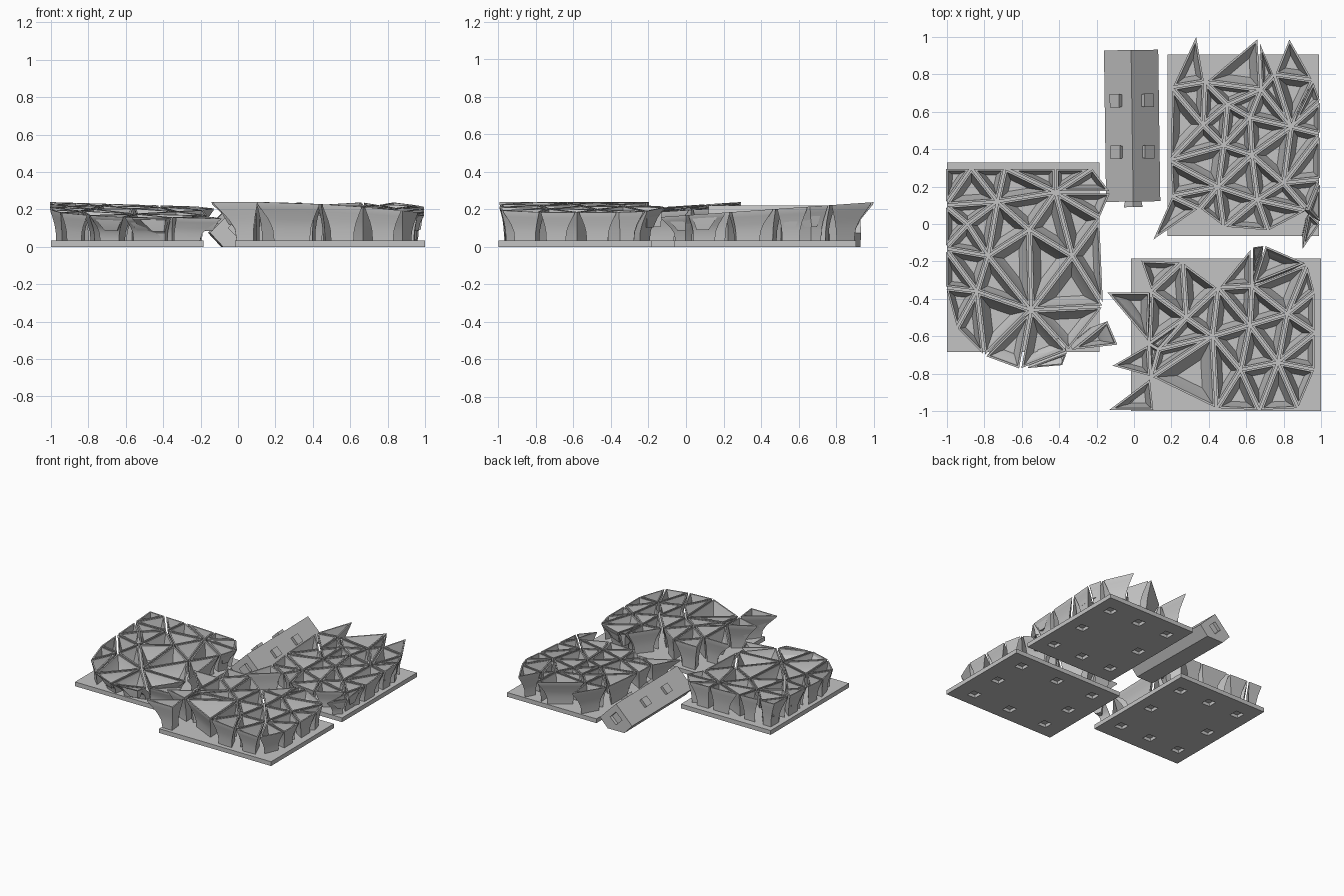
import bpy, bmesh, math
from mathutils import Vector, Matrix
from mathutils.geometry import delaunay_2d_cdt, intersect_point_tri_2d

cube = bpy.data.objects.get("Cube")
if cube:
    bpy.data.objects.remove(cube)

grey = bpy.data.materials.new("plain grey")
grey.use_nodes = True
grey.diffuse_color = (.55, .55, .55, 1)
grey.node_tree.nodes["Principled BSDF"].inputs["Base Color"].default_value = (.55, .55, .55, 1)

PLATE = .035
SOCKET = .075


def finish(bm, name, smooth=False):
    bmesh.ops.recalc_face_normals(bm, faces=bm.faces)
    mesh = bpy.data.meshes.new(name)
    bm.to_mesh(mesh)
    bm.free()
    obj = bpy.data.objects.new(name, mesh)
    bpy.context.collection.objects.link(obj)
    mesh.materials.append(grey)
    if smooth:
        bpy.ops.object.select_all(action='DESELECT')
        obj.select_set(True)
        bpy.context.view_layer.objects.active = obj
        bpy.ops.object.shade_smooth_by_angle(angle=math.radians(30))


def cut(bm, point, normal):
    bmesh.ops.bisect_plane(bm, geom=bm.verts[:] + bm.edges[:] + bm.faces[:],
                           plane_co=point, plane_no=normal)


# Base plate with a ring of square sockets underneath
def plate(name, x0, x1, y0, y1):
    bm = bmesh.new()
    centre = Vector(((x0 + x1) / 2, (y0 + y1) / 2, PLATE / 2))
    size = Matrix.Diagonal((x1 - x0, y1 - y0, PLATE, 1))
    bmesh.ops.create_cube(bm, size=1, matrix=Matrix.Translation(centre) @ size)
    steps = [((x1 - x0) * .34, Vector((1, 0, 0))), ((y1 - y0) * .34, Vector((0, 1, 0)))]
    for step, axis in steps:
        for i in (-1, 0, 1):
            for side in (-.5, .5):
                cut(bm, centre + axis * (i * step + side * SOCKET), axis)
    sockets = []
    for f in bm.faces:
        offset = f.calc_center_median() - centre
        cell = [offset[k] / steps[k][0] for k in (0, 1)]
        near = all(abs(c - round(c)) * s[0] < SOCKET / 2 for c, s in zip(cell, steps))
        if f.normal.z < -.9 and near and any(round(c) for c in cell):
            sockets.append(f)
    bmesh.ops.inset_individual(bm, faces=sockets, thickness=.003, depth=-.024)
    finish(bm, name)


# One flared triangular cup: neck, curved flare, thin rim, sunken floor
def cup(bm, corners, bounds, height):
    a, b, c = corners
    la, lb, lc = (b - c).length, (c - a).length, (a - b).length
    around = la + lb + lc
    area = abs((b - a).cross(c - a)) / 2
    radius = 2 * area / around
    if radius < .02 or la * lb * lc / (4 * area) > .27:
        return
    mid = (a * la + b * lb + c * lc) / around
    x0, x1, y0, y1 = bounds

    def clamp(p, m):
        return Vector((min(max(p.x, x0 + m), x1 - m), min(max(p.y, y0 + m), y1 - m)))

    def inset(d):
        return [mid + (p - mid) * (1 - d / radius) for p in corners]

    top = inset(.006)
    foot_mid = clamp(mid, .06)
    foot = [clamp(foot_mid + (p - mid) * .58, .008) for p in top]
    rings = []
    for t, flare in ((0, 0), (.3, .08), (.55, .34), (.8, .74), (.94, .97), (1, 1)):
        rings.append([(*f.lerp(p, flare), PLATE + (height(p) - PLATE) * t)
                      for f, p in zip(foot, top)])
    lip = inset(min(.016, radius * .4))
    rings.append([(*p, height(p)) for p in lip])
    rings.append([(*p.lerp(mid, .08), height(p) - .02) for p in lip])
    floor = PLATE + (height(mid) - PLATE) * .4
    rings.append([(*p.lerp(mid, .55), floor) for p in lip])
    loops = [[bm.verts.new(p) for p in r] for r in rings]
    for low, high in zip(loops, loops[1:]):
        for i in range(3):
            j = (i + 1) % 3
            bm.faces.new((low[i], low[j], high[j], high[i]))
    bm.faces.new(loops[0][::-1])
    bm.faces.new(loops[-1])


# A tile is a plate carrying cups on a triangulated net; gaps mark empty cells
def tile(name, bounds, junctions, gaps, height):
    plate(name + "_plate", *bounds)
    points, _, faces, *_ = delaunay_2d_cdt([Vector(p) for p in junctions], [], [], 0, .0001)
    bm = bmesh.new()
    for f in faces:
        corners = [points[i] for i in f]
        if not any(intersect_point_tri_2d(Vector(g), *corners) for g in gaps):
            cup(bm, corners, bounds, height)
    finish(bm, name + "_cups", smooth=True)


tile("left_tile", (-1, -.185, -.685, .33), [
    (-1.01, .3), (-.87, .3), (-.69, .3), (-.42, .3), (-.22, .3), (-.12, .17),
    (-1.01, .1), (-.73, .12), (-.42, .17), (-.89, 0), (-.56, -.03), (-.18, .03),
    (-1.01, -.13), (-.78, -.17), (-.33, -.17), (-.16, -.44), (-1.01, -.34),
    (-.84, -.36), (-.55, -.46), (-.95, -.56), (-.8, -.71), (-.61, -.78),
    (-.38, -.76), (-.08, -.65), (-.14, -.51), (-.35, -.68)],
    [(-.89, -.63), (-.25, -.71), (-.17, -.49)],
    lambda p: .195 + .065 * (p.y + .2) - .03 * (p.x + .6))

tile("back_tile", (.18, .99, -.065, .905), [
    (.335, 1.02), (.2, .73), (.38, .76), (.665, 1), (.68, .72), (.7, .98), (.75, .8),
    (.83, 1), (.96, .77), (1, .66), (.37, .53), (.19, .34), (.2, .15), (.09, -.1),
    (.35, .08), (.48, .42), (.5, .64), (.62, .57), (.63, .37), (.84, .52), (1, .48),
    (1, .24), (.8, .22), (.66, .13), (.48, -.02), (.45, .2), (.93, .07), (1, 0),
    (.89, -.16), (.72, -.04)],
    [(.47, .92), (.68, .97), (.76, .96), (.92, .86), (.3, -.04), (.8, -.09)],
    lambda p: .2 + .07 * (p.y - .45))

tile("front_tile", (-.015, 1, -1, -.185), [
    (-.155, -.36), (.09, -.36), (.08, -.64), (.03, -.19), (.26, -.2), (.45, -.34),
    (.63, -.12), (.7, -.11), (.93, -.21), (.63, -.33), (.97, -.36), (.28, -.5),
    (.13, -.67), (-.13, -.76), (-.15, -1), (.09, -.82), (.11, -1), (.42, -.6),
    (.44, -.99), (.62, -.54), (.82, -.48), (.97, -.58), (.97, -.78), (.57, -.78),
    (.77, -.74), (.67, -1), (.88, -.99)],
    [(-.04, -.27), (.42, -.22), (-.03, -.68), (-.12, -.88), (.25, -.96), (.0, -.82)],
    lambda p: .24 - .06 * p.x ** 2)


# Square peg that widens slightly towards its cap
def peg(bm, matrix, length):
    made = bmesh.ops.create_cube(bm, size=1)["verts"]
    for v in made:
        side = SOCKET * (.95 if v.co.z > 0 else .8)
        v.co = matrix @ Vector((v.co.x * side, v.co.y * side, v.co.z * length))


# Ridged connector bar with a flat underside
place = Matrix.Translation((-.01, .525, 0)) @ Matrix.Rotation(.014, 4, 'Z')
HALF = .405
section = [(-.075, 0), (.075, 0), (.145, .075), (0, .22), (-.145, .075)]
bm = bmesh.new()
front = bm.faces.new([bm.verts.new((x, -HALF, z)) for x, z in section])
back = bmesh.ops.extrude_face_region(bm, geom=[front], use_keep_orig=True)["geom"]
bmesh.ops.translate(bm, vec=(0, 2 * HALF, 0),
                    verts=[g for g in back if isinstance(g, bmesh.types.BMVert)])
# Square socket in the back end, its sides parallel to the slopes
bmesh.ops.recalc_face_normals(bm, faces=bm.faces)
end = [f for f in bm.faces if f.normal.y > .9]
bmesh.ops.inset_individual(bm, faces=end, thickness=.02)
diagonal = SOCKET * math.sqrt(.5)
hole = [bm.verts.new((x * diagonal, HALF, .1 + z * diagonal))
        for x, z in ((1, 0), (0, 1), (-1, 0), (0, -1))]
rim = [e for f in end for e in f.edges]
bmesh.ops.delete(bm, geom=end, context='FACES_ONLY')
loop = [bm.edges.new((hole[i - 1], hole[i])) for i in range(4)]
bmesh.ops.bridge_loops(bm, edges=rim + loop)
pit = bm.faces.new(hole)
bmesh.ops.recalc_face_normals(bm, faces=bm.faces)
bmesh.ops.inset_individual(bm, faces=[pit], thickness=.002, depth=-.025)
bm.transform(place)
finish(bm, "connector_bar")

# Pegs on the slopes and the front end
bm = bmesh.new()
for side in (-1, 1):
    for y in (-.14, .135):
        spot = Matrix.Translation((side * .08, y, .15))
        peg(bm, place @ spot @ Matrix.Rotation(side * math.pi / 4, 4, 'Y'), .036)
spot = Matrix.Translation((0, -HALF - .01, .1))
turn = Matrix.Rotation(math.pi / 2, 4, 'X') @ Matrix.Rotation(math.pi / 4, 4, 'Z')
peg(bm, place @ spot @ turn, .04)
finish(bm, "connector_pegs")
